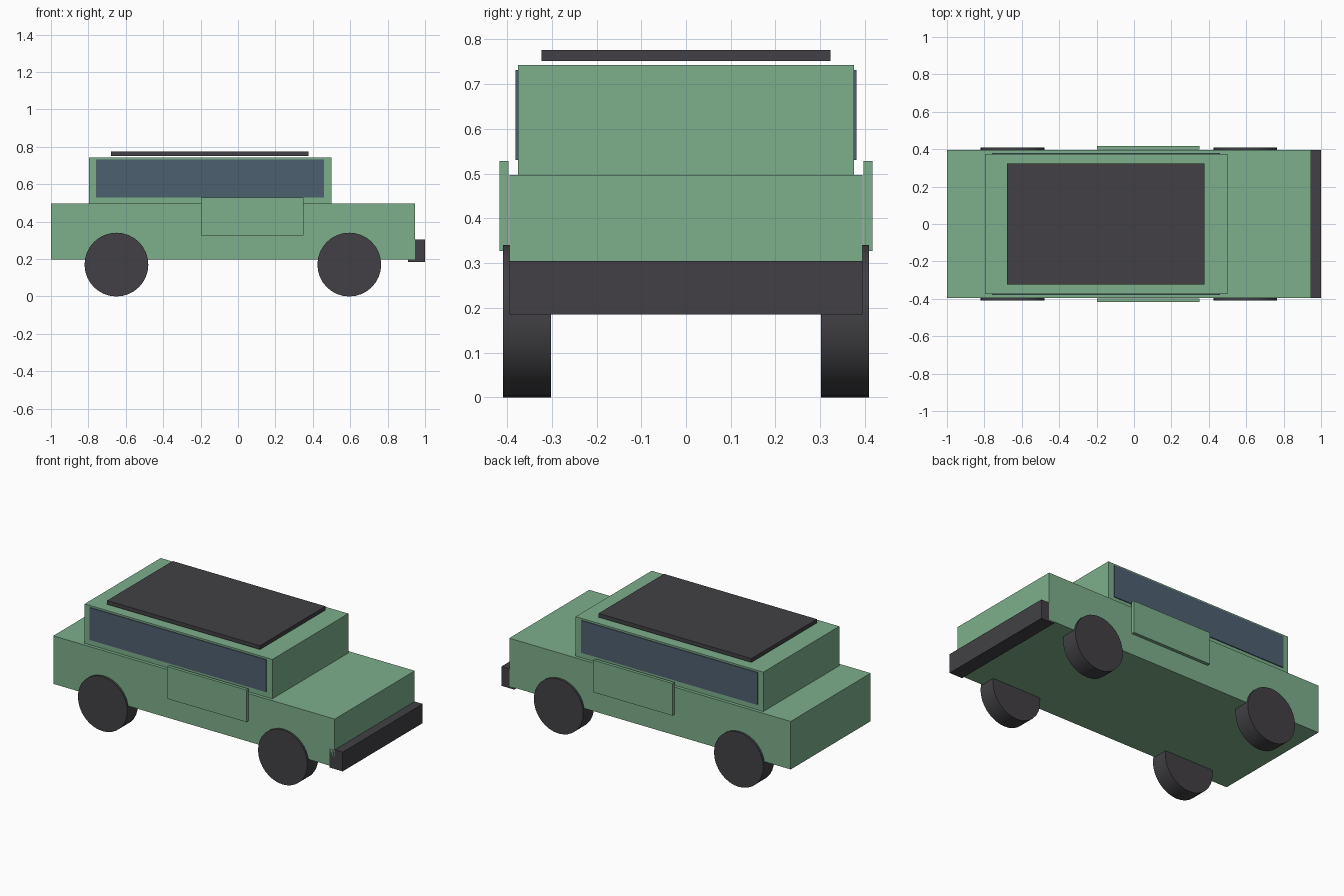
import bpy, bmesh, math
from mathutils import Matrix, Vector

if "Cube" in bpy.data.objects:
    bpy.data.objects.remove(bpy.data.objects["Cube"])


def material(name, rgb):
    m = bpy.data.materials.new(name)
    m.diffuse_color = (*rgb, 1.0)
    m.use_nodes = True
    m.node_tree.nodes["Principled BSDF"].inputs["Base Color"].default_value = m.diffuse_color
    return m


GREEN = material("sage green paint", (0.205, 0.43, 0.26))
DARK = material("dark rubber", (0.054, 0.051, 0.058))
GLASS = material("blue grey glass", (0.076, 0.117, 0.162))


def add_object(name, bm, mat):
    mesh = bpy.data.meshes.new(name)
    bm.to_mesh(mesh)
    bm.free()
    mesh.materials.append(mat)
    ob = bpy.data.objects.new(name, mesh)
    bpy.context.collection.objects.link(ob)
    return ob


def box(name, x, y, z, mat):
    """Box from (min, max) ranges on each axis."""
    lo, hi = Vector((x[0], y[0], z[0])), Vector((x[1], y[1], z[1]))
    bm = bmesh.new()
    bmesh.ops.create_cube(bm, size=1.0, matrix=Matrix.Translation((lo + hi) / 2)
                          @ Matrix.Diagonal((*(hi - lo), 1.0)))
    return add_object(name, bm, mat)


def wheel(name, x, y, radius, width):
    bm = bmesh.new()
    bmesh.ops.create_cone(bm, cap_ends=True, segments=32, radius1=radius,
                          radius2=radius, depth=width,
                          matrix=Matrix.Rotation(math.pi / 2, 4, 'X'))
    ob = add_object(name, bm, DARK)
    ob.location = (x, y, radius)
    bpy.ops.object.select_all(action='DESELECT')
    ob.select_set(True)
    bpy.context.view_layer.objects.active = ob
    bpy.ops.object.shade_smooth_by_angle(angle=math.radians(40))


# Body, cabin, roof panel and bumper
box("lower_body", (-1.0, 0.945), (-0.395, 0.395), (0.197, 0.497), GREEN)
box("cabin", (-0.797, 0.5), (-0.375, 0.375), (0.497, 0.743), GREEN)
box("roof_rack", (-0.678, 0.378), (-0.323, 0.323), (0.752, 0.776), DARK)
box("bumper", (0.91, 1.0), (-0.395, 0.395), (0.185, 0.305), DARK)

# Parts repeated on both sides
for side, s in (("front", -1), ("back", 1)):
    box(f"{side}_window", (-0.759, 0.459), sorted((s * 0.372, s * 0.3805)),
        (0.53, 0.732), GLASS)
    box(f"{side}_door", (-0.198, 0.35), sorted((s * 0.397, s * 0.417)),
        (0.327, 0.528), GREEN)
    for end, x in (("left", -0.65), ("right", 0.595)):
        wheel(f"{side}_{end}_wheel", x, s * 0.355, 0.1705, 0.107)
